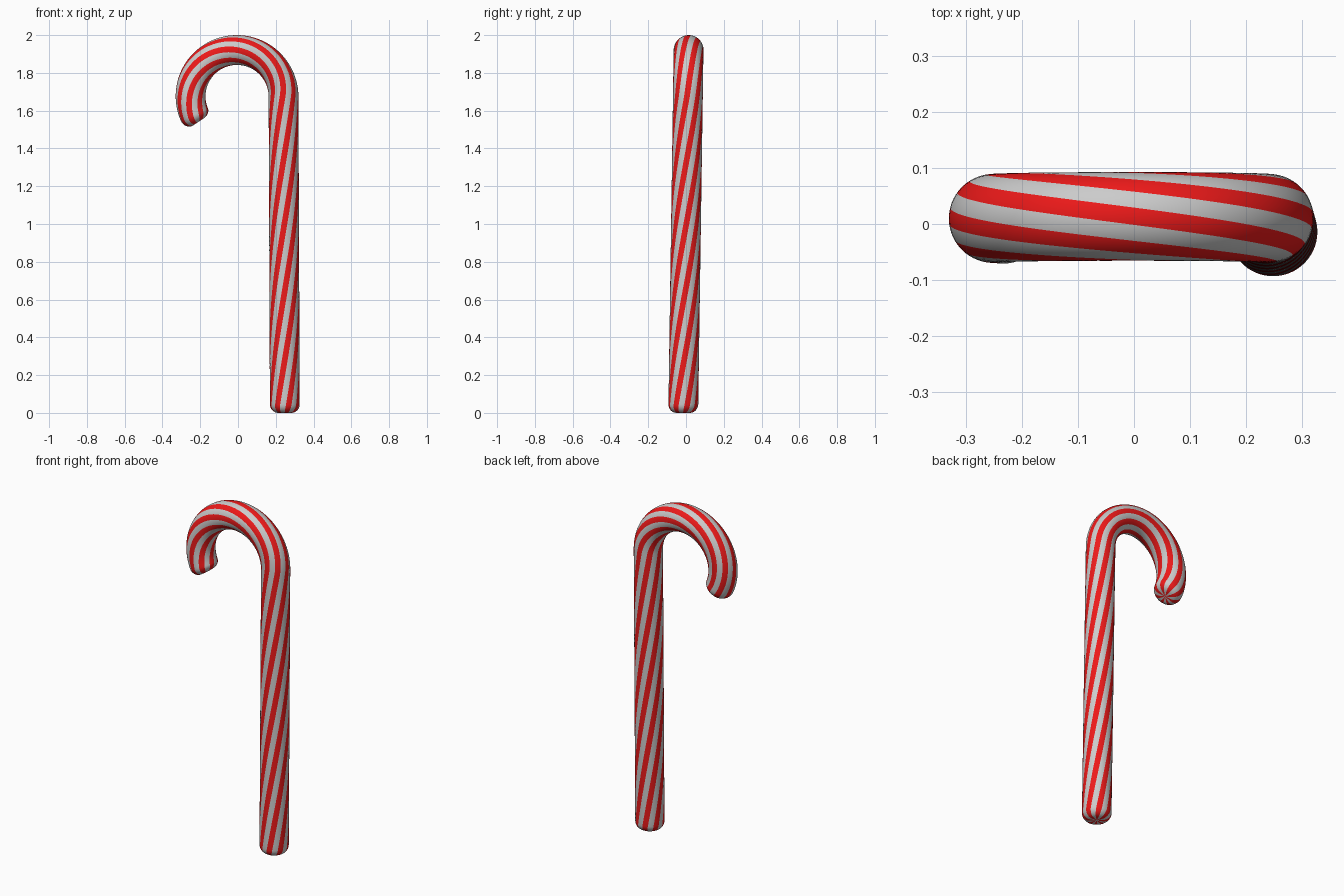
import bpy, bmesh
from math import sin, cos, pi
from mathutils import Vector

if "Cube" in bpy.data.objects:
    bpy.data.objects.remove(bpy.data.objects["Cube"])

R = 0.079            # tube radius
HOOK = 0.246         # hook centreline radius
CX, CZ = -0.005, 1.675
END = pi + 0.58      # sweep of the hook
STRIPES, SUB = 8, 4  # red stripes, faces across each band
SEG = STRIPES * 2 * SUB
TWIST = 2.2          # radians per unit of length
ROUND = 0.045        # end rounding
LENGTH = CZ + HOOK * END
APEX = CZ + HOOK * pi / 2


def material(name, colour):
    m = bpy.data.materials.new(name)
    m.diffuse_color = colour
    m.use_nodes = True
    m.node_tree.nodes["Principled BSDF"].inputs["Base Color"].default_value = m.diffuse_color
    return m


def frame(s):
    """Centre and outward normal of the path at length s."""
    if s < CZ:
        return Vector((CX + HOOK, 0, s)), Vector((1, 0, 0))
    a = (s - CZ) / HOOK
    n = Vector((cos(a), 0, sin(a)))
    return Vector((CX, 0, CZ)) + n * HOOK, n


def lean(p):
    """Slight tilt of the whole cane."""
    return Vector((p.x - 0.0042 * (p.z - CZ), p.y + 0.0147 * (p.z - 1), p.z))


# Rings as (length, radius): rounded foot, shaft, hook, rounded tip
cap = [(ROUND * (1 - cos(t)), R - ROUND + ROUND * sin(t))
       for t in (i * pi / 16 for i in range(9))]
rings = list(cap)
rings += [(ROUND + (CZ - ROUND) * i / 50, R) for i in range(1, 51)]
arc = LENGTH - ROUND - CZ
rings += [(CZ + arc * i / 64, R) for i in range(1, 64)]
rings += [(LENGTH - d, r) for d, r in reversed(cap)]

bm = bmesh.new()
loops = []
for s, r in rings:
    c, n = frame(s)
    loop = []
    for j in range(SEG):
        t = 2 * pi * j / SEG + TWIST * (s - APEX)
        loop.append(bm.verts.new(lean(c + n * (r * cos(t)) + Vector((0, r * sin(t), 0)))))
    loops.append(loop)
foot = bm.verts.new(lean(frame(0)[0]))
tip = bm.verts.new(lean(frame(LENGTH)[0]))

# Twisted columns of faces make the red and white stripes
for j in range(SEG):
    k = (j + 1) % SEG
    faces = [bm.faces.new((a[j], a[k], b[k], b[j])) for a, b in zip(loops, loops[1:])]
    faces.append(bm.faces.new((foot, loops[0][k], loops[0][j])))
    faces.append(bm.faces.new((tip, loops[-1][j], loops[-1][k])))
    for f in faces:
        f.material_index = 0 if (j + SUB // 2) % (2 * SUB) < SUB else 1
        f.smooth = True
bmesh.ops.recalc_face_normals(bm, faces=bm.faces)

mesh = bpy.data.meshes.new("candy_cane")
bm.to_mesh(mesh)
bm.free()
mesh.materials.append(material("red", (0.85, 0.01, 0.01, 1)))
mesh.materials.append(material("white", (0.62, 0.62, 0.62, 1)))
cane = bpy.data.objects.new("candy_cane", mesh)
bpy.context.collection.objects.link(cane)
